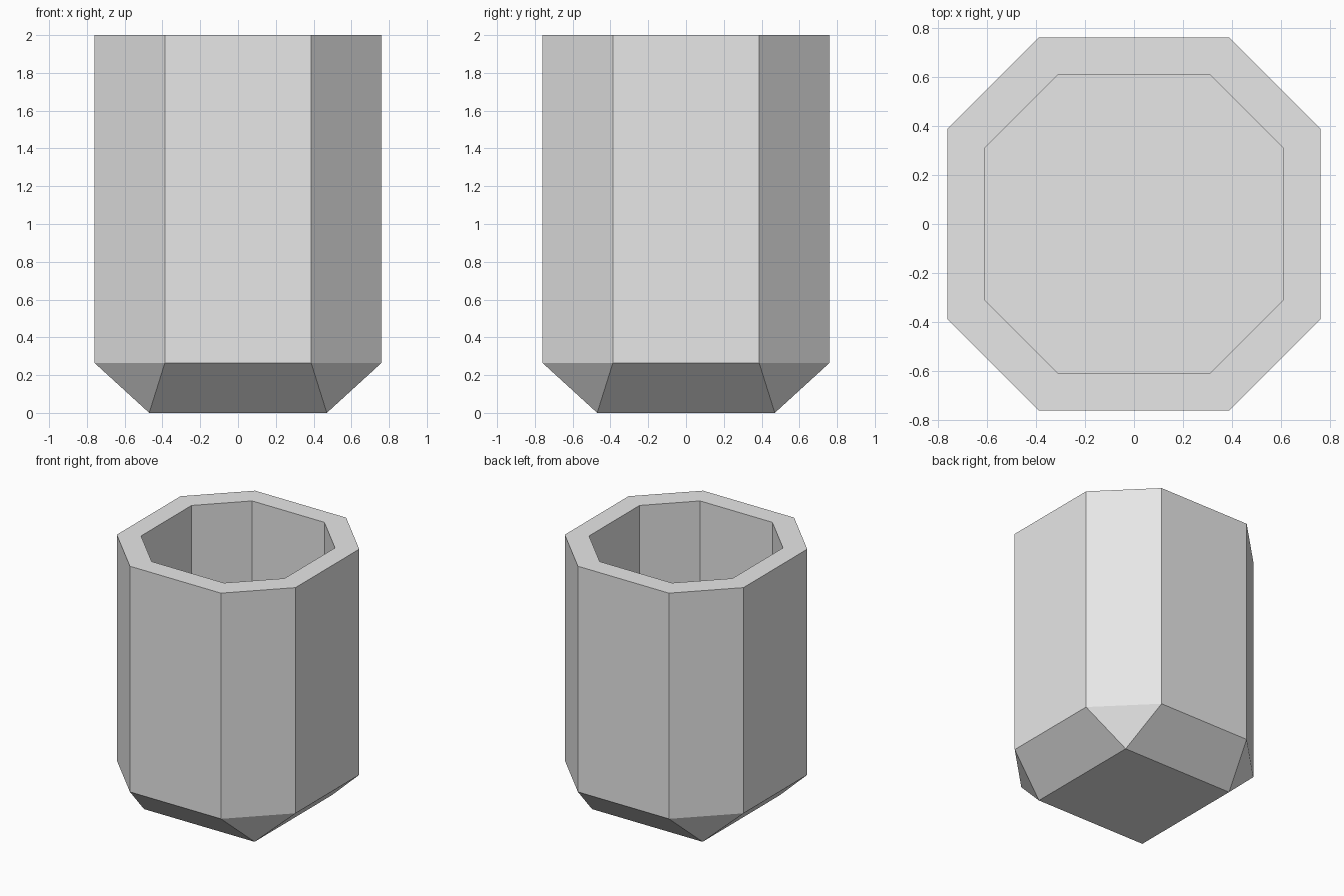
import bpy
import bmesh

cube = bpy.data.objects.get("Cube")
if cube:
    bpy.data.objects.remove(cube, do_unlink=True)

HEIGHT, SHOULDER, FLOOR = 2.0, 0.265, 0.27
OUTER, OUTER_SIDE = 0.76, 0.387
INNER, INNER_SIDE = 0.61, 0.307
FOOT = 0.47

# Plain grey material
grey = bpy.data.materials.new("light grey")
grey.use_nodes = True
colour = (0.8, 0.8, 0.8, 1)
grey.diffuse_color = colour
grey.node_tree.nodes["Principled BSDF"].inputs["Base Color"].default_value = colour

bm = bmesh.new()
QUADRANTS = [(1, 1), (-1, 1), (-1, -1), (1, -1)]


def octagon(half, side, z):
    """Ring of eight vertices, each quadrant's pair spanning a cut corner."""
    ring = []
    for sx, sy in QUADRANTS:
        pair = [(sx * half, sy * side, z), (sx * side, sy * half, z)]
        if sx * sy < 0:
            pair.reverse()
        ring += [bm.verts.new(p) for p in pair]
    return ring


def bridge(a, b):
    n = len(a)
    for i in range(n):
        j = (i + 1) % n
        bm.faces.new((a[i], a[j], b[j], b[i]))


# Outer wall, rim, cavity and cavity floor
shoulder = octagon(OUTER, OUTER_SIDE, SHOULDER)
rim_outer = octagon(OUTER, OUTER_SIDE, HEIGHT)
rim_inner = octagon(INNER, INNER_SIDE, HEIGHT)
cavity = octagon(INNER, INNER_SIDE, FLOOR)
for low, high in ((shoulder, rim_outer), (rim_outer, rim_inner), (rim_inner, cavity)):
    bridge(low, high)
bm.faces.new(cavity)

# Tapered base: a triangle under each cut corner, a quad under each flat side
foot = [bm.verts.new((sx * FOOT, sy * FOOT, 0)) for sx, sy in QUADRANTS]
for i in range(4):
    a, b, c = (shoulder[(2 * i + k) % 8] for k in range(3))
    bm.faces.new((foot[i], b, a))
    bm.faces.new((foot[i], foot[(i + 1) % 4], c, b))
bm.faces.new(foot[::-1])
bmesh.ops.recalc_face_normals(bm, faces=bm.faces)

mesh = bpy.data.meshes.new("octagonal_cup")
bm.to_mesh(mesh)
bm.free()
mesh.materials.append(grey)
cup = bpy.data.objects.new("octagonal_cup", mesh)
bpy.context.collection.objects.link(cup)
